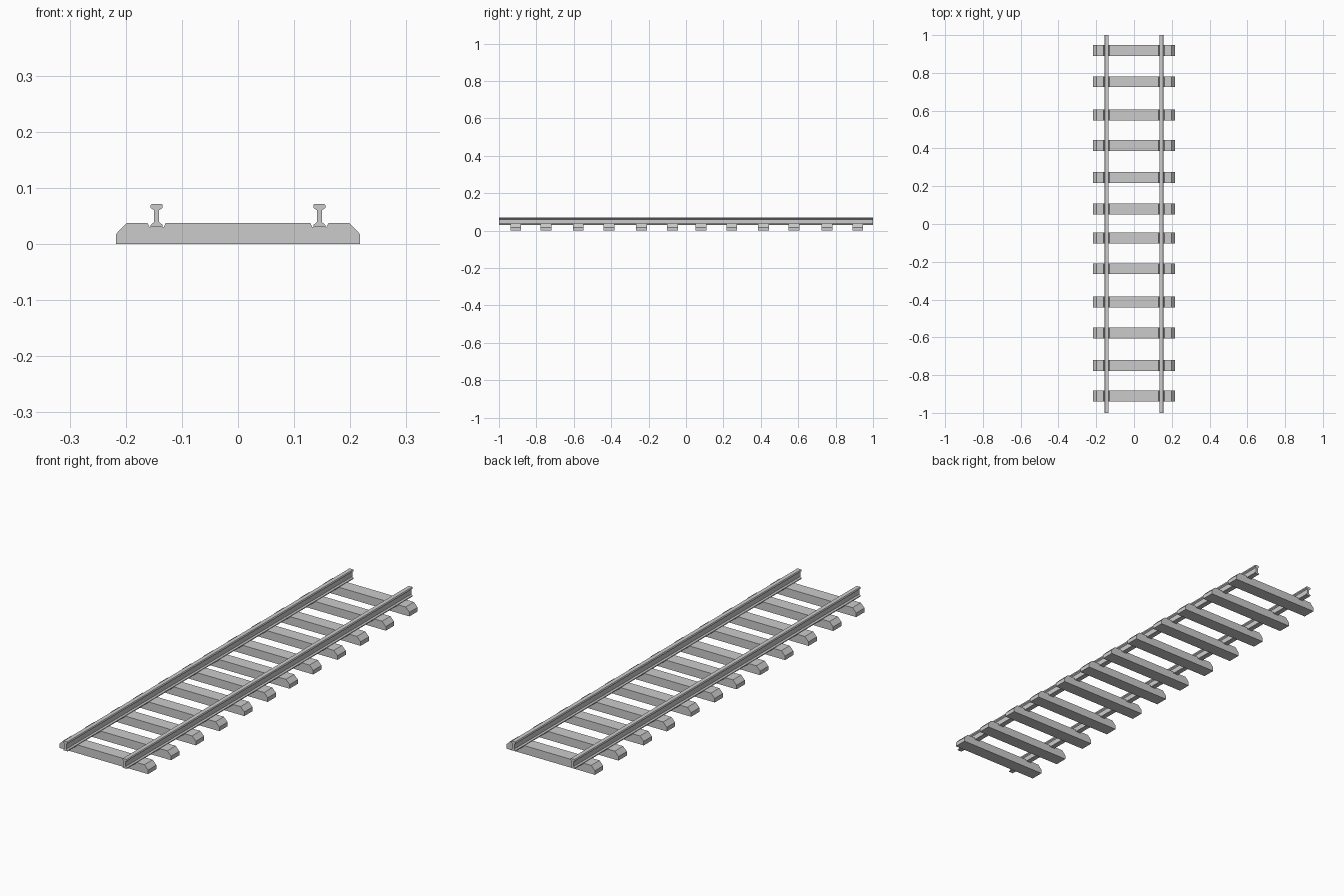
import bpy, bmesh

if "Cube" in bpy.data.objects:
    bpy.data.objects.remove(bpy.data.objects["Cube"])

RAIL_X = 0.145


def extrude_profile(name, pts, y0, y1):
    """Closed (x, z) profile extruded along y."""
    bm = bmesh.new()
    face = bm.faces.new([bm.verts.new((x, y0, z)) for x, z in pts])
    res = bmesh.ops.extrude_face_region(bm, geom=[face])
    moved = [g for g in res["geom"] if isinstance(g, bmesh.types.BMVert)]
    bmesh.ops.translate(bm, verts=moved, vec=(0, y1 - y0, 0))
    bmesh.ops.recalc_face_normals(bm, faces=bm.faces)
    mesh = bpy.data.meshes.new(name)
    bm.to_mesh(mesh)
    bm.free()
    obj = bpy.data.objects.new(name, mesh)
    bpy.context.collection.objects.link(obj)
    return obj


def symmetric(half):
    return half + [(-x, z) for x, z in reversed(half)]


# Rails: I-shaped section with head, web and foot
rail_half = [(0.0105, 0.030), (0.0105, 0.034), (0.0045, 0.039),
             (0.0045, 0.060), (0.0105, 0.064), (0.0105, 0.069), (0.009, 0.0715)]
for side, label in ((-1, "left"), (1, "right")):
    section = [(x + side * RAIL_X, z) for x, z in symmetric(rail_half)]
    extrude_profile("rail_" + label, section, -1, 1)

# Sleepers: chamfered ends and a notch under each rail, unevenly spaced
sleeper_half = [(0.217, 0.0), (0.217, 0.018), (0.199, 0.037),
                (RAIL_X + 0.016, 0.037), (RAIL_X + 0.0125, 0.030),
                (RAIL_X - 0.0125, 0.030), (RAIL_X - 0.016, 0.037)]
sleeper_y = [-0.91, -0.749, -0.576, -0.412, -0.237, -0.073,
             0.08, 0.245, 0.415, 0.577, 0.753, 0.918]
for i, y in enumerate(sleeper_y):
    extrude_profile(f"sleeper_{i + 1}", symmetric(sleeper_half), y - 0.029, y + 0.029)
